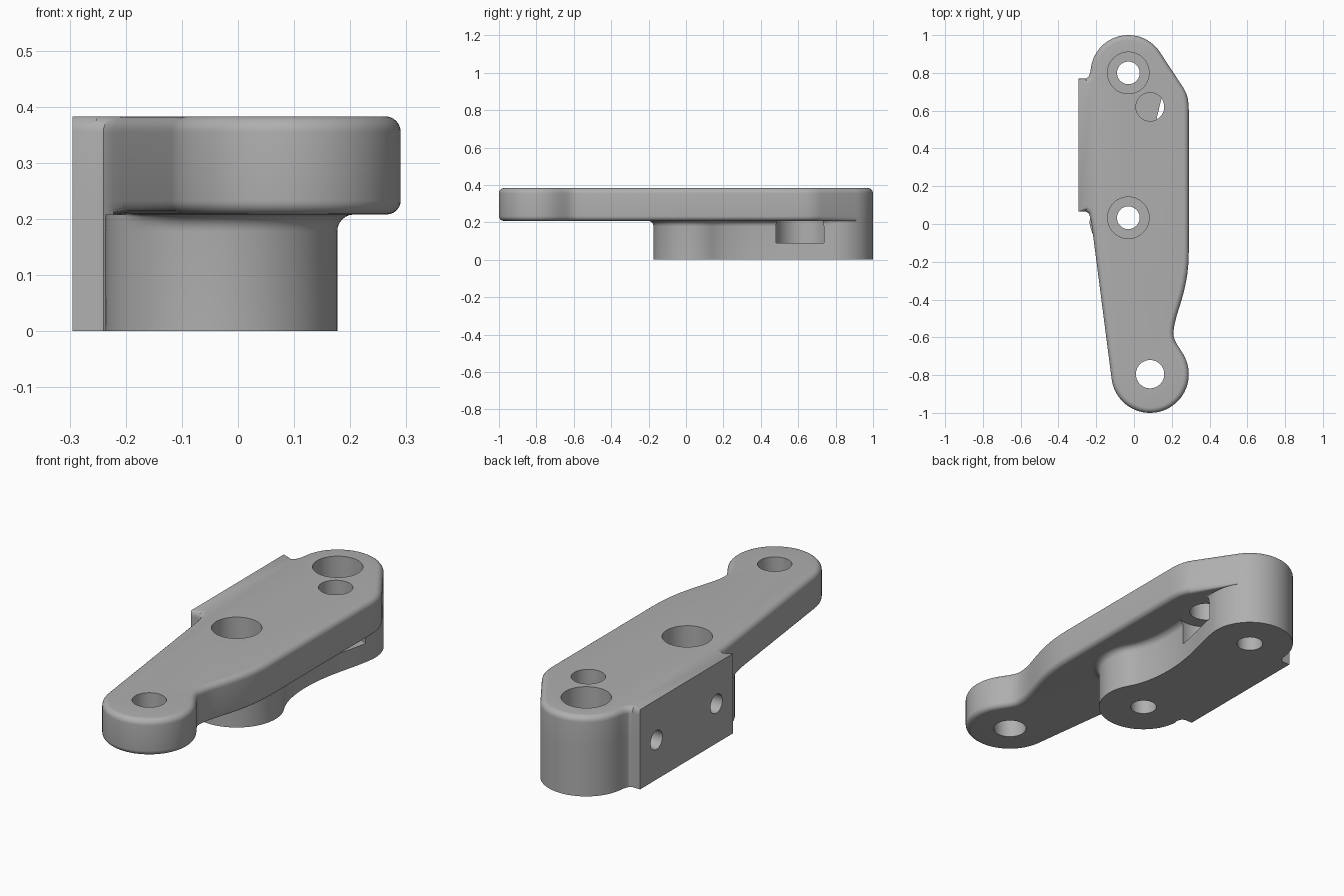
import bpy, bmesh, math
from mathutils import Vector
from mathutils.geometry import interpolate_bezier

cube = bpy.data.objects.get("Cube")
if cube:
    bpy.data.objects.remove(cube, do_unlink=True)

metal = bpy.data.materials.new("grey_metal")
metal.use_nodes = True
GREY = (0.43, 0.43, 0.43, 1)
metal.diffuse_color = GREY
metal.node_tree.nodes["Principled BSDF"].inputs["Base Color"].default_value = GREY

TOP, MID = 0.383, 0.208
BACK, CENTRE, FRONT = (-0.03, 0.8), (-0.03, 0.033), (0.085, -0.795)
PIN = (0.085, 0.62)


def clamp(v):
    return max(0.0, min(1.0, v))


def arc(c, r, a0, a1, n):
    angles = [math.radians(a0 + (a1 - a0) * i / n) for i in range(n + 1)]
    return [(c[0] + r * math.cos(a), c[1] + r * math.sin(a)) for a in angles]


def bezier(p0, h0, h1, p1, n=12):
    pts = interpolate_bezier(*[Vector((*p, 0)) for p in (p0, h0, h1, p1)], n)
    return [(p.x, p.y) for p in pts[1:-1]]


def quarter(r, n=6):
    """Inset and height drop pairs along a quarter round."""
    steps = [math.pi / 2 * i / n for i in range(n + 1)]
    return [(r * (1 - math.cos(a)), r * (1 - math.sin(a))) for a in steps]


def prism(name, outline, rows):
    """Stack the outline through rows of (offset, height, weight rule)."""
    pts = [Vector(p) for p in outline]
    normals = []
    for i, p in enumerate(pts):
        a = (p - pts[i - 1]).normalized()
        b = (pts[(i + 1) % len(pts)] - p).normalized()
        n = Vector((a.y + b.y, -a.x - b.x)).normalized()
        normals.append(n / max(0.6, n.dot(Vector((a.y, -a.x)))))
    bm = bmesh.new()
    loops = []
    for offset, z, weight in rows:
        loop = []
        for p, n in zip(pts, normals):
            q = p + n * offset * weight(p.x, p.y)
            loop.append(bm.verts.new((q.x, q.y, z)))
        loops.append(loop)
    for lo, hi in zip(loops, loops[1:]):
        for i in range(len(pts)):
            j = (i + 1) % len(pts)
            bm.faces.new((lo[i], lo[j], hi[j], hi[i]))
    bm.faces.new(loops[0][::-1])
    bm.faces.new(loops[-1])
    bmesh.ops.remove_doubles(bm, verts=bm.verts, dist=1e-5)
    mesh = bpy.data.meshes.new(name)
    bm.to_mesh(mesh)
    bm.free()
    mesh.materials.append(metal)
    obj = bpy.data.objects.new(name, mesh)
    bpy.context.collection.objects.link(obj)
    return obj


def drill(obj, centre, r, depth, axis="Z"):
    turn = (0, math.pi / 2, 0) if axis == "X" else (0, 0, 0)
    bpy.ops.mesh.primitive_cylinder_add(vertices=48, radius=r, depth=depth,
                                        location=centre, rotation=turn)
    cutter = bpy.context.object
    cutter.hide_render = True
    cutter.data.materials.append(metal)
    mod = obj.modifiers.new("hole", "BOOLEAN")
    mod.operation, mod.solver, mod.object = "DIFFERENCE", "EXACT", cutter
    bpy.context.view_layer.objects.active = obj
    bpy.ops.object.modifier_apply(modifier=mod.name)
    bpy.data.objects.remove(cutter, do_unlink=True)


def drill_down(obj, centre, r, low, high):
    drill(obj, (*centre, (low + high) / 2), r, high - low)


# Outline shared by both layers: back boss and flat mounting pad
pad = arc(BACK, 0.2, 33, 172, 28)
pad += [(-0.232, 0.80), (-0.24, 0.78), (-0.255, 0.77), (-0.295, 0.77),
        (-0.295, 0.065), (-0.255, 0.065), (-0.24, 0.057), (-0.231, 0.033)]

# Upper lever plate with rounded edges
tip = arc(FRONT, 0.205, 187, 390, 36)
neck, hip = (0.209, -0.58), (0.29, -0.15)
plate_outline = pad + [(-0.222, -0.02), (-0.205, -0.15)] + tip
plate_outline += bezier(tip[-1], (0.235, -0.645), (0.209, -0.62), neck)
plate_outline += [neck] + bezier(neck, (0.209, -0.48), (0.29, -0.37), hip)
plate_outline += [hip, (0.29, 0.60)]
plate_outline += bezier((0.29, 0.60), (0.29, 0.66), (0.28, 0.69), (0.262, 0.72), 8)
plate_outline += [(0.262, 0.72)]


def top_round(x, y):
    return 0.0 if x < -0.28 else 1.0


def under_round(x, y):
    return 0.0 if x < -0.2 and y > -0.05 else clamp((0.9 - y) / 0.15)


rows = [(-i, MID + d, under_round) for i, d in reversed(quarter(0.025))]
rows += [(-i, TOP - d, top_round) for i, d in quarter(0.028)]
plate = prism("lever_plate", plate_outline, rows)

# Lower block: two bosses joined by a waisted web, flared into the plate
boss = arc(CENTRE, 0.207, 186, 390, 36)
waist = (0.098, 0.37)
back_start = arc(BACK, 0.2, -10, 33, 8)
block_outline = pad + boss
block_outline += bezier(boss[-1], (0.115, 0.195), (0.098, 0.28), waist)
block_outline += [waist]
block_outline += bezier(waist, (0.098, 0.53), (0.15, 0.65), back_start[0])
block_outline += back_start[:-1]


def flare(x, y):
    return clamp((x + 0.2) / 0.1) * clamp((0.8 - y) / 0.15)


rows = [(0, 0, flare)] + [(i, MID - d, flare) for i, d in quarter(0.03)]
block = prism("lower_block", block_outline, rows)

# Counterbored pivot holes, tip hole and pin hole
for c in (BACK, CENTRE):
    drill_down(plate, c, 0.11, 0.23, 0.5)
    drill_down(plate, c, 0.06, 0.1, 0.4)
    drill_down(block, c, 0.06, -0.1, 0.3)
for c in (FRONT, PIN):
    drill_down(plate, c, 0.075, 0.1, 0.5)

# Clearance pocket under the pin hole
drill_down(block, PIN, 0.14, 0.09, 0.3)

# Threaded side holes in the mounting pad
for y in (0.19, 0.645):
    for part in (plate, block):
        drill(part, (-0.25, y, 0.19), 0.045, 0.26, "X")

for part in (plate, block):
    bpy.ops.object.select_all(action="DESELECT")
    part.select_set(True)
    bpy.context.view_layer.objects.active = part
    bpy.ops.object.shade_smooth_by_angle(angle=math.radians(32))
